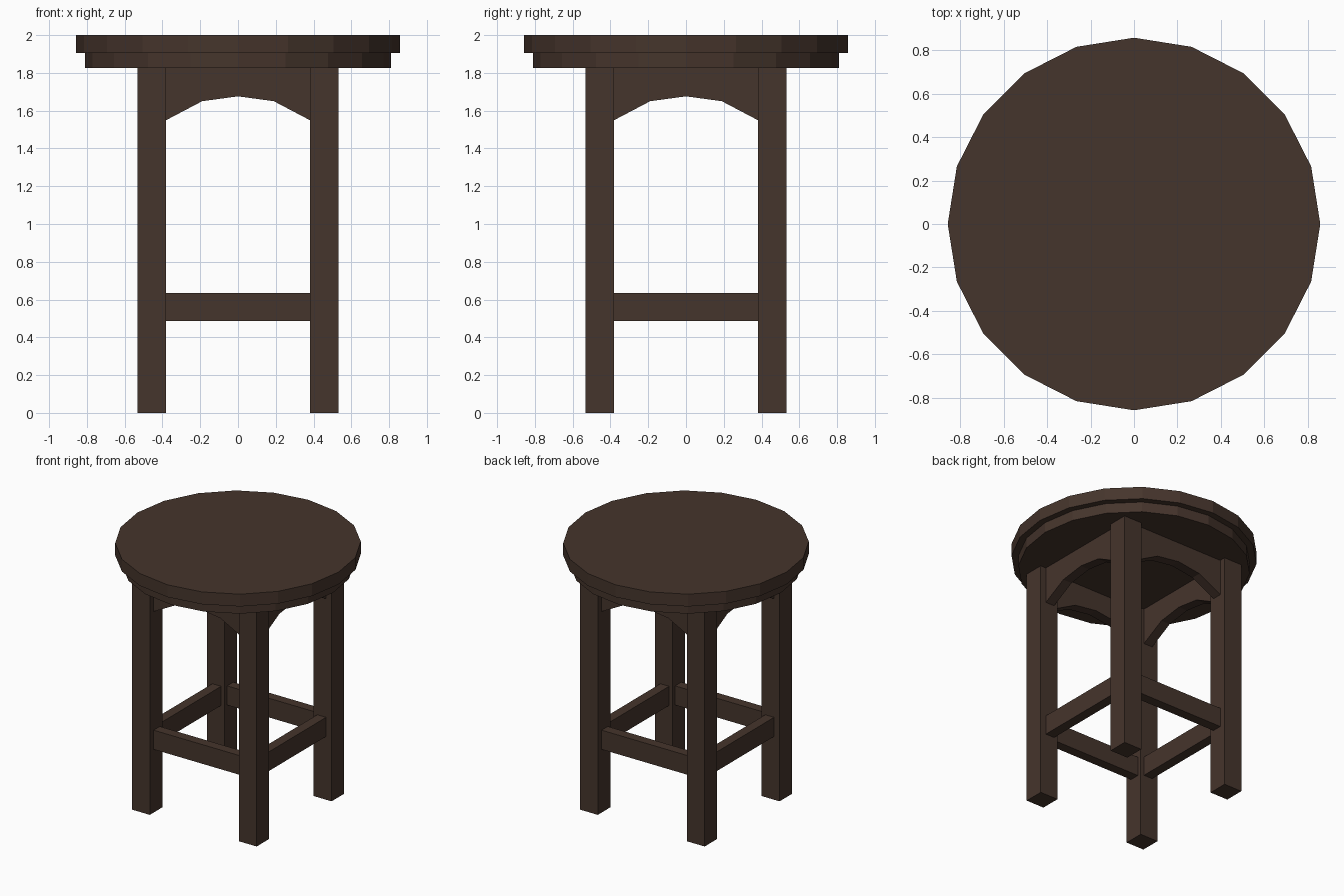
import bpy, bmesh, math
from mathutils import Matrix

if "Cube" in bpy.data.objects:
    bpy.data.objects.remove(bpy.data.objects["Cube"])

wood = bpy.data.materials.new("dark brown wood")
wood.diffuse_color = (0.06, 0.035, 0.025, 1)
wood.use_nodes = True
wood.node_tree.nodes["Principled BSDF"].inputs["Base Color"].default_value = wood.diffuse_color


def finish(bm, name):
    bmesh.ops.recalc_face_normals(bm, faces=bm.faces)
    me = bpy.data.meshes.new(name)
    bm.to_mesh(me)
    bm.free()
    me.materials.append(wood)
    ob = bpy.data.objects.new(name, me)
    bpy.context.collection.objects.link(ob)
    return ob


def disc(name, r, z0, z1, n=20):
    bm = bmesh.new()
    base = bm.faces.new([bm.verts.new((r * math.cos(2 * math.pi * i / n),
                                       r * math.sin(2 * math.pi * i / n), z0)) for i in range(n)])
    bottom = bmesh.ops.extrude_face_region(bm, geom=[base], use_keep_orig=True)
    for v in bottom["geom"]:
        if isinstance(v, bmesh.types.BMVert):
            v.co.z = z1
    return finish(bm, name)


def panel(name, profile, y0, y1, turn):
    """Extrude an x-z outline between y0 and y1, then turn about z."""
    bm = bmesh.new()
    a = [bm.verts.new((x, y0, z)) for x, z in profile]
    b = [bm.verts.new((x, y1, z)) for x, z in profile]
    bm.faces.new(a)
    bm.faces.new(b[::-1])
    n = len(a)
    for i in range(n):
        j = (i + 1) % n
        bm.faces.new((a[i], b[i], b[j], a[j]))
    bm.transform(Matrix.Rotation(turn, 4, 'Z'))
    return finish(bm, name)


# Seat: two stacked twenty-sided discs
disc("seat_top", 0.858, 1.905, 2.0)
disc("seat_underside", 0.81, 1.827, 1.905)

IN, OUT = 0.38, 0.532          # leg inner and outer faces
R0, R1 = -0.485, -0.41         # rail and apron depth
leg = [(IN, 0), (OUT, 0), (OUT, 1.827), (IN, 1.827)]
rail = [(-IN, 0.487), (IN, 0.487), (IN, 0.635), (-IN, 0.635)]
apron = [(-IN, 1.827), (-IN, 1.55), (-0.19, 1.65), (0, 1.676),
         (0.19, 1.65), (IN, 1.55), (IN, 1.827)]

# Legs, stretchers and arched aprons repeated on all four sides
for i, side in enumerate(("front", "right", "back", "left")):
    t = i * math.pi / 2
    panel(side + "_leg", leg, -OUT, -IN, t)
    panel(side + "_stretcher", rail, R0, R1, t)
    panel(side + "_arched_apron", apron, R0, R1, t)
